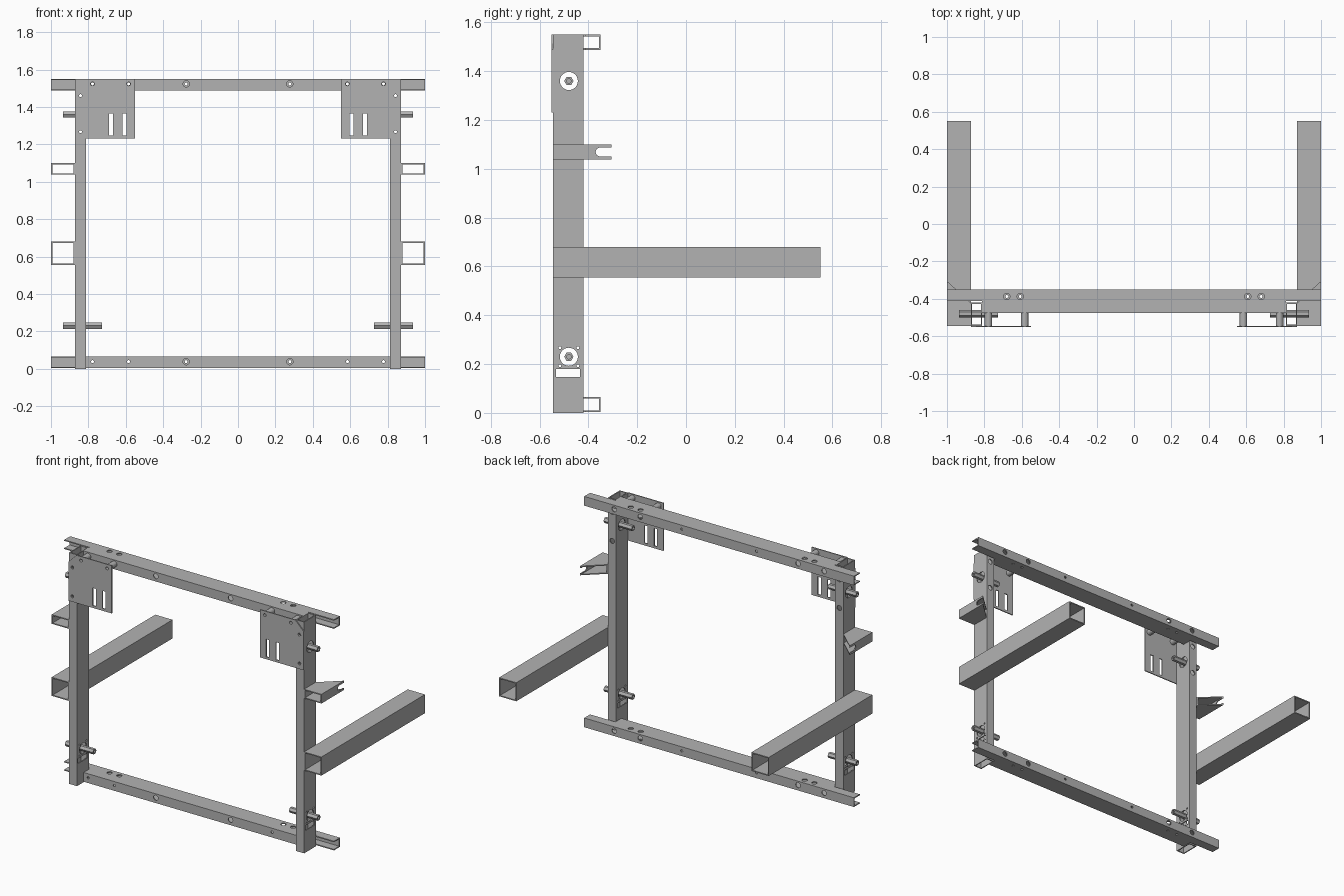
import bpy, bmesh, math
from mathutils import Matrix

if "Cube" in bpy.data.objects:
    bpy.data.objects.remove(bpy.data.objects["Cube"], do_unlink=True)

steel = bpy.data.materials.new("plain_steel_grey")
steel.use_nodes = True
GREY = (0.45, 0.45, 0.45, 1)
steel.diffuse_color = GREY
steel.node_tree.nodes["Principled BSDF"].inputs["Base Color"].default_value = GREY

WALL = 0.007


def place(axis, u, v, w):
    return {"x": (w, u, v), "y": (u, w, v), "z": (u, v, w)}[axis]


# A solid is (axis, outline, start, end): an outline extruded along an axis
def rect(u0, u1, v0, v1):
    return [(u0, v0), (u1, v0), (u1, v1), (u0, v1)]


def disc(u, v, r, n=20):
    return [(u + r * math.cos(math.tau * i / n), v + r * math.sin(math.tau * i / n))
            for i in range(n)]


def make(name, solids):
    bm = bmesh.new()
    for axis, outline, a, b in solids:
        low = [bm.verts.new(place(axis, u, v, a)) for u, v in outline]
        high = [bm.verts.new(place(axis, u, v, b)) for u, v in outline]
        bm.faces.new(low)
        bm.faces.new(high[::-1])
        for i in range(len(low)):
            j = (i + 1) % len(low)
            bm.faces.new((low[j], low[i], high[i], high[j]))
    bmesh.ops.recalc_face_normals(bm, faces=bm.faces)
    mesh = bpy.data.meshes.new(name)
    bm.to_mesh(mesh)
    bm.free()
    mesh.materials.append(steel)
    obj = bpy.data.objects.new(name, mesh)
    bpy.context.collection.objects.link(obj)
    return obj


def cut(obj, solids):
    cutter = make("cutter", solids)
    cutter.hide_render = True
    mod = obj.modifiers.new("cut", "BOOLEAN")
    mod.operation, mod.solver, mod.object = "DIFFERENCE", "EXACT", cutter
    bpy.context.view_layer.update()
    done = obj.evaluated_get(bpy.context.evaluated_depsgraph_get())
    mesh = bpy.data.meshes.new_from_object(done)
    obj.modifiers.clear()
    obj.data = mesh
    bpy.data.objects.remove(cutter, do_unlink=True)


def tube(name, axis, u0, u1, v0, v1, a, b):
    obj = make(name, [(axis, rect(u0, u1, v0, v1), a, b)])
    cut(obj, [(axis, rect(u0 + WALL, u1 - WALL, v0 + WALL, v1 - WALL), a - 0.1, b + 0.1)])
    return obj


def mirrored(obj):
    twin = obj.copy()
    twin.data = obj.data.copy()
    twin.data.transform(Matrix.Scale(-1, 4, (1, 0, 0)))
    twin.data.flip_normals()
    twin.name = obj.name.replace("left", "right")
    bpy.context.collection.objects.link(twin)


# Key positions
FRONT, BACK = -0.545, -0.42          # upright depth
IN, OUT = 0.812, 0.872               # upright width
BAR_F, BAR_B = -0.475, -0.35         # crossbar depth
TOP = 1.55
AXLE_Y, AXLE_Z = -0.48, (0.23, 1.36)
PLATE_HOLES = (0.585, 0.778)
SIDE_HOLES = (1.267, 1.46)
SMALL, LARGE = 0.008, 0.017


# Crossbars, notched at the ends around the uprights
for name, z0, z1 in (("bottom_crossbar", 0.003, 0.065), ("top_crossbar", 1.488, TOP)):
    bar = tube(name, "x", BAR_F, BAR_B, z0, z1, -1, 1)
    holes = []
    zc = z0 + 0.035
    front = (BAR_F - 0.02, BAR_F + 0.02)
    back = (BAR_B - 0.02, BAR_B + 0.02)
    for s in (-1, 1):
        for x, rf, rb in ((0.277, LARGE, SMALL),
                          (PLATE_HOLES[0], SMALL, LARGE), (PLATE_HOLES[1], SMALL, LARGE)):
            holes += [("y", disc(s * x, zc, rf), *front), ("y", disc(s * x, zc, rb), *back)]
        for x in (0.608, 0.68):
            holes += [("z", disc(s * x, -0.388, LARGE), z1 - 0.012, z1 + 0.02),
                      ("z", disc(s * x, -0.388, SMALL), z0 - 0.02, z0 + 0.012)]
    cut(bar, holes)
    cut(bar, [("z", rect(*sorted((s * IN, s * 1.1)), -0.6, -0.412), z0 - 0.1, z1 + 0.1)
              for s in (-1, 1)])

# Upright with axle openings, a window and bolt holes
upright = tube("left_upright", "z", IN, OUT, FRONT, BACK, 0, TOP)
across = (IN - 0.05, OUT + 0.05)
holes = [("x", disc(AXLE_Y, z, 0.037, 28), *across) for z in AXLE_Z]
holes += [("x", disc(AXLE_Y + dy, AXLE_Z[0] + dz, 0.006, 12), *across)
          for dy in (-0.037, 0.037) for dz in (-0.037, 0.037)]
holes.append(("x", rect(-0.533, -0.435, 0.147, 0.18), *across))
for z in SIDE_HOLES:
    holes += [("y", disc(0.842, z, SMALL), FRONT - 0.02, FRONT + 0.02),
              ("y", disc(0.842, z, LARGE), BACK - 0.02, BACK + 0.02)]
cut(upright, holes)
mirrored(upright)

# Long rearward arm
mirrored(tube("left_arm", "y", OUT, 1, 0.555, 0.68, FRONT, 0.552))

# Slotted bracket: a tube cut at a slant, with an open round-ended slot
bracket = tube("left_bracket", "y", OUT, 1, 1.038, 1.1, FRONT, -0.305)
cut(bracket, [("z", [(1.011, -0.295), (0.85, -0.442), (0.85, -0.2), (1.011, -0.2)], 0.9, 1.2)])
R = 0.018
slot = [(-0.352 - R * math.sin(math.pi * i / 10), 1.069 + R * math.cos(math.pi * i / 10))
        for i in range(11)]
slot += [(-0.2, 1.069 - R), (-0.2, 1.069 + R)]
cut(bracket, [("x", slot, 0.9, 1.1)])
mirrored(bracket)

# Corner plate with chamfer, slots and bolt holes
plate = make("left_corner_plate", [("y", [(0.55, 1.23), (OUT, 1.23), (OUT, 1.49),
                                          (IN, TOP), (0.55, TOP)], -0.552, FRONT)])
thru = (-0.6, -0.5)
cut(plate, [("y", rect(x, x + 0.023, 1.246, 1.364), *thru) for x in (0.595, 0.668)]
    + [("y", disc(x, 1.523, SMALL + 0.002), *thru) for x in PLATE_HOLES]
    + [("y", disc(0.842, z, SMALL + 0.002), *thru) for z in SIDE_HOLES])
mirrored(plate)

# Spacers between plate and top crossbar
for label, x in zip(("inner", "outer"), PLATE_HOLES):
    spacer = make(f"left_{label}_spacer", [("y", disc(x, 1.523, 0.02), FRONT, BAR_F)])
    cut(spacer, [("y", disc(x, 1.523, SMALL + 0.002), -0.7, -0.3)])
    mirrored(spacer)

# Hexagonal axle sleeves passing through the uprights
for label, z in zip(("lower", "upper"), AXLE_Z):
    axle = make(f"left_{label}_axle", [("x", disc(AXLE_Y, z, 0.019, 6), 0.727, 0.935)])
    cut(axle, [("x", disc(AXLE_Y, z, 0.009, 12), x, x + 0.04) for x in (0.707, 0.915)])
    mirrored(axle)
